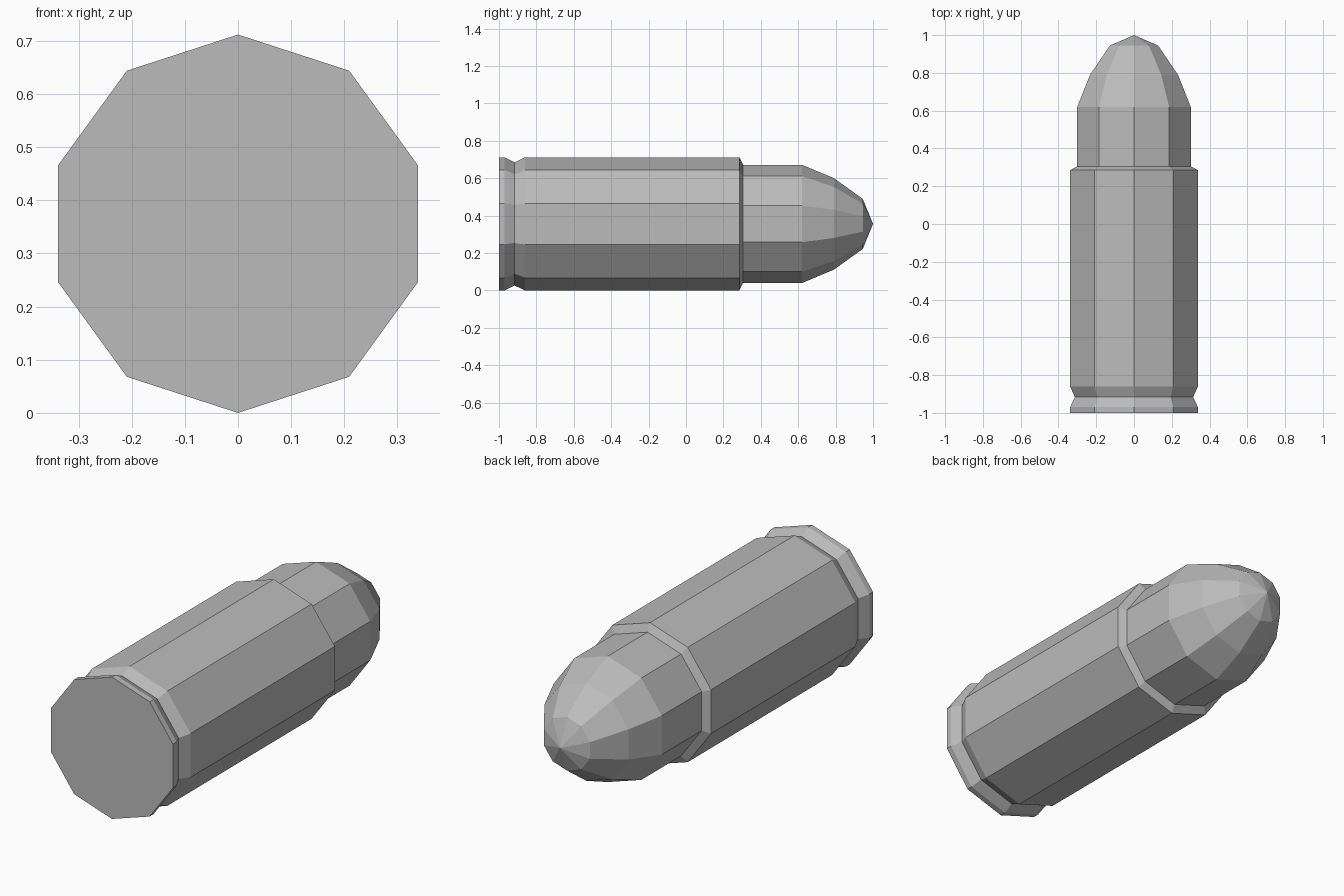
import bpy, bmesh, math

cube = bpy.data.objects.get("Cube")
if cube:
    bpy.data.objects.remove(cube, do_unlink=True)

SIDES = 10
RADIUS = 0.356

grey = bpy.data.materials.new("plain_grey")
grey.use_nodes = True
color = (0.5, 0.5, 0.5, 1)
grey.diffuse_color = color
grey.node_tree.nodes["Principled BSDF"].inputs["Base Color"].default_value = color


def lathe(name, profile, cap_start=False):
    """Turn (y, radius) points around the long axis; radius 0 makes a tip."""
    bm = bmesh.new()
    rings = []
    for y, r in profile:
        count = SIDES if r > 0 else 1
        ring = []
        for i in range(count):
            a = math.tau * i / SIDES
            ring.append(bm.verts.new((r * math.sin(a), y, RADIUS + r * math.cos(a))))
        rings.append(ring)
    for a, b in zip(rings, rings[1:]):
        for i in range(SIDES):
            j = (i + 1) % SIDES
            if len(b) == 1:
                bm.faces.new((a[i], a[j], b[0]))
            else:
                bm.faces.new((a[i], a[j], b[j], b[i]))
    if cap_start:
        bm.faces.new(rings[0])
    bmesh.ops.recalc_face_normals(bm, faces=bm.faces)
    mesh = bpy.data.meshes.new(name)
    bm.to_mesh(mesh)
    bm.free()
    mesh.materials.append(grey)
    obj = bpy.data.objects.new(name, mesh)
    bpy.context.collection.objects.link(obj)
    return obj


# Casing: flat base, rim, groove, long body and chamfered mouth
lathe("casing", [(-1, RADIUS), (-0.97, RADIUS), (-0.917, 0.329), (-0.86, RADIUS),
                 (0.285, RADIUS), (0.305, 0.316)], cap_start=True)

# Slug: straight shank and rounded, pointed nose
lathe("slug", [(0.305, 0.316), (0.62, 0.316), (0.79, 0.245), (0.945, 0.134), (1, 0)])
